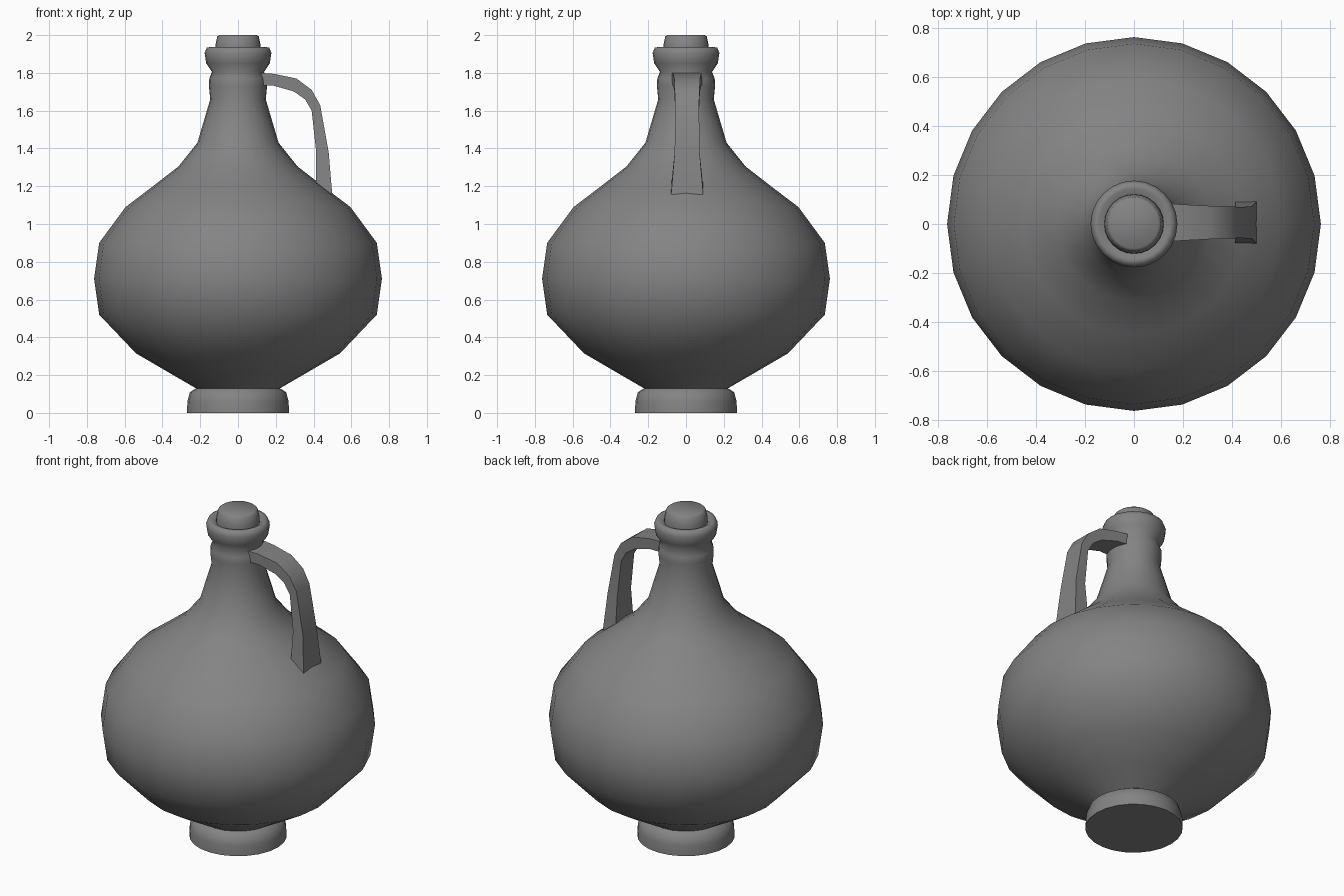
import bpy, bmesh, math

cube = bpy.data.objects.get("Cube")
if cube:
    bpy.data.objects.remove(cube, do_unlink=True)

grey = bpy.data.materials.new("grey_clay")
grey.use_nodes = True
grey.diffuse_color = (0.23, 0.23, 0.23, 1)
bsdf = next(n for n in grey.node_tree.nodes if n.type == "BSDF_PRINCIPLED")
bsdf.inputs["Base Color"].default_value = grey.diffuse_color
bsdf.inputs["Roughness"].default_value = 0.8


def finish(name, bm, angle):
    bmesh.ops.recalc_face_normals(bm, faces=bm.faces)
    mesh = bpy.data.meshes.new(name)
    bm.to_mesh(mesh)
    bm.free()
    mesh.materials.append(grey)
    obj = bpy.data.objects.new(name, mesh)
    bpy.context.collection.objects.link(obj)
    bpy.ops.object.select_all(action="DESELECT")
    obj.select_set(True)
    bpy.context.view_layer.objects.active = obj
    bpy.ops.object.shade_smooth_by_angle(angle=math.radians(angle))
    return obj


def lathe(name, profile, sides=24, angle=60):
    """Spin (radius, height) points around z; rings at both ends are capped."""
    bm = bmesh.new()
    rings = []
    for r, z in profile:
        rings.append([bm.verts.new((r * math.cos(math.tau * i / sides),
                                    r * math.sin(math.tau * i / sides), z))
                      for i in range(sides)])
    for a, b in zip(rings, rings[1:]):
        for i in range(sides):
            j = (i + 1) % sides
            bm.faces.new((a[i], a[j], b[j], b[i]))
    bm.faces.new(rings[0])
    bm.faces.new(rings[-1])
    return finish(name, bm, angle)


# Foot ring, round belly, tapering neck and rolled lip
lathe("jug_body", [
    (0.27, 0), (0.268, 0.06), (0.255, 0.11), (0.222, 0.13),
    (0.36, 0.21), (0.54, 0.315), (0.735, 0.52), (0.762, 0.71), (0.735, 0.90),
    (0.595, 1.09), (0.45, 1.20), (0.315, 1.305), (0.215, 1.43),
    (0.147, 1.66), (0.154, 1.73), (0.152, 1.77), (0.138, 1.805),
    (0.168, 1.85), (0.177, 1.905), (0.166, 1.933), (0.145, 1.938),
    (0.12, 1.92),
])

# Stopper in the mouth
lathe("stopper", [(0.122, 1.91), (0.12, 1.945), (0.11, 1.992), (0.1, 2.0)])

# Strap handle: outer x, outer z, inner x, inner z, half width
sections = [
    (0.12, 1.80, 0.12, 1.735, 0.08),
    (0.19, 1.795, 0.19, 1.732, 0.074),
    (0.31, 1.77, 0.295, 1.702, 0.068),
    (0.39, 1.71, 0.355, 1.66, 0.066),
    (0.435, 1.63, 0.39, 1.60, 0.063),
    (0.48, 1.38, 0.414, 1.38, 0.066),
    (0.499, 1.155, 0.412, 1.20, 0.085),
]
bm = bmesh.new()
loops = [[bm.verts.new(p) for p in ((ox, -w, oz), (ox, w, oz), (ix, w, iz), (ix, -w, iz))]
         for ox, oz, ix, iz, w in sections]
for a, b in zip(loops, loops[1:]):
    for i in range(4):
        j = (i + 1) % 4
        bm.faces.new((a[i], a[j], b[j], b[i]))
bm.faces.new(loops[0])
bm.faces.new(loops[-1])
handle = finish("handle", bm, 35)
handle.location.y = 0.006
